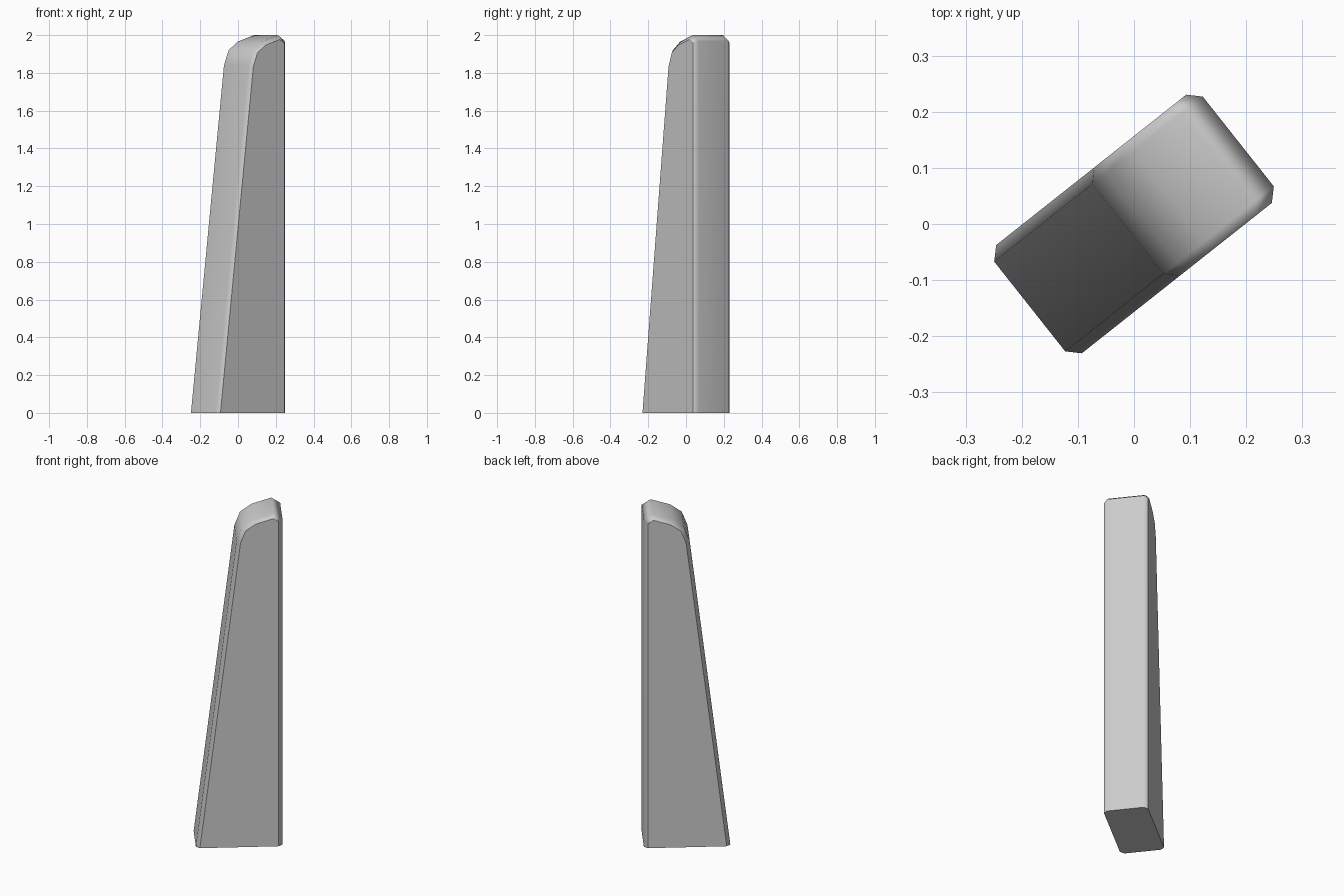
import bpy, bmesh, math
from mathutils import Matrix

if "Cube" in bpy.data.objects:
    bpy.data.objects.remove(bpy.data.objects["Cube"])

HALF_WIDTH, CHAMFER, TURN = 0.123, 0.021, math.radians(38.35)

# Side profile of the tapered slab (length along, height)
profile = [(-0.237, 0), (0.237, 0), (0.237, 1.968), (0.188, 2.0),
           (0.08, 1.966), (0.017, 1.92), (-0.014, 1.84)]

# Extrude the profile across the width
bm = bmesh.new()
cap = bm.faces.new([bm.verts.new((u, -HALF_WIDTH, z)) for u, z in profile])
ext = bmesh.ops.extrude_face_region(bm, geom=[cap], use_keep_orig=True)
moved = [g for g in ext["geom"] if isinstance(g, bmesh.types.BMVert)]
bmesh.ops.translate(bm, verts=moved, vec=(0, 2 * HALF_WIDTH, 0))
bmesh.ops.recalc_face_normals(bm, faces=bm.faces)

# Chamfer the rim of both broad sides, leaving the base flat
rim = [e for e in bm.edges
       if abs(e.verts[0].co.y - e.verts[1].co.y) < 1e-5
       and max(v.co.z for v in e.verts) > 0.01]
bmesh.ops.bevel(bm, geom=rim, offset=CHAMFER, offset_type='OFFSET',
                segments=1, profile=0.5, affect='EDGES', clamp_overlap=True)
bm.normal_update()

# Smooth band around the rim, crisp broad sides and base
for f in bm.faces:
    f.smooth = True
for f in bm.faces:
    if abs(f.normal.y) > 0.99 or f.normal.z < -0.9:
        for e in f.edges:
            e.smooth = False

bmesh.ops.rotate(bm, verts=bm.verts, cent=(0, 0, 0),
                 matrix=Matrix.Rotation(TURN, 3, 'Z'))
mesh = bpy.data.meshes.new("tapered_slab")
bm.to_mesh(mesh)
bm.free()
slab = bpy.data.objects.new("tapered_slab", mesh)
bpy.context.collection.objects.link(slab)

# Keep the large faces evenly shaded
weighted = slab.modifiers.new("weighted_normals", 'WEIGHTED_NORMAL')
weighted.keep_sharp = True
